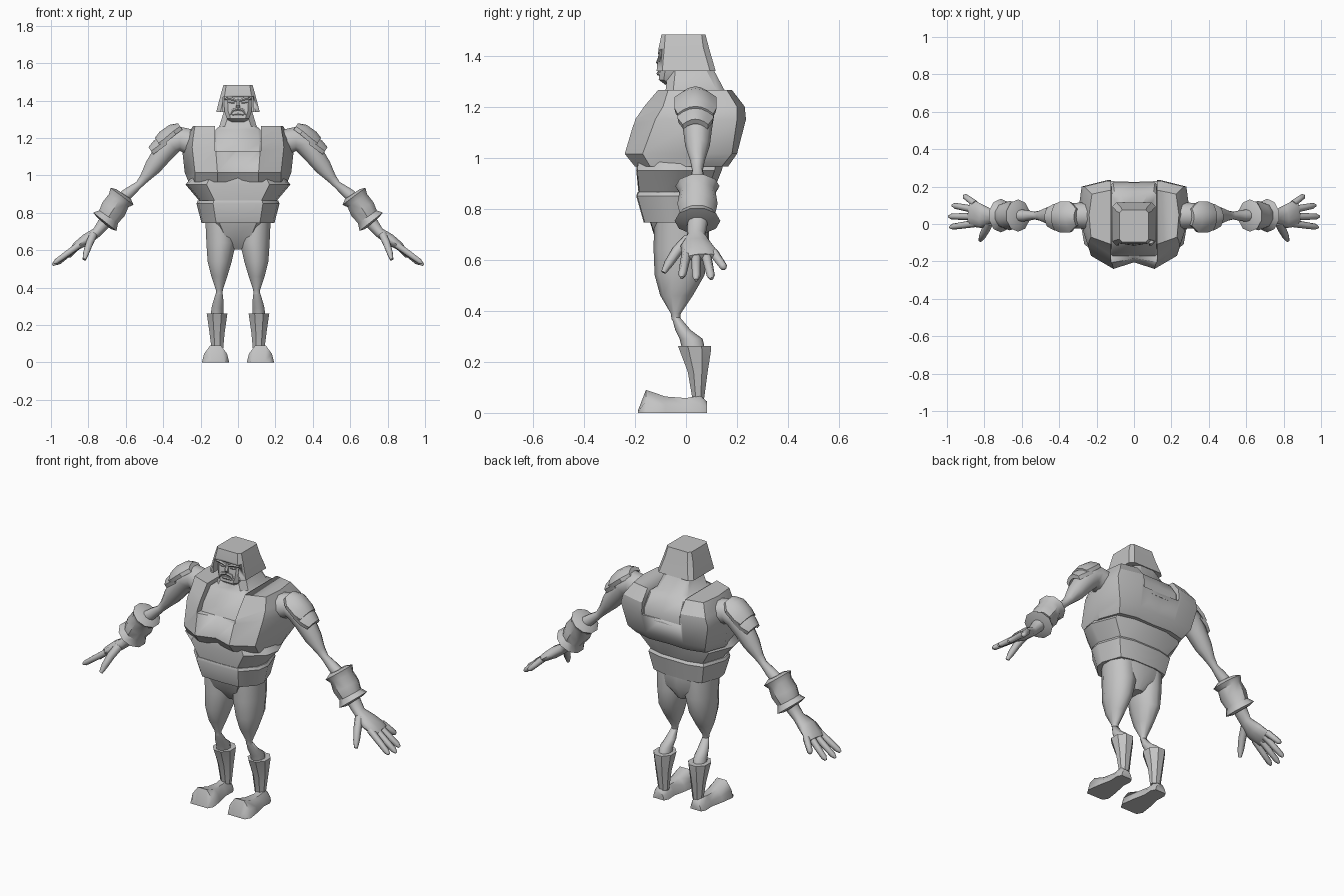
import bpy, bmesh, math
from mathutils import Vector

default = bpy.data.objects.get("Cube")
if default:
    bpy.data.objects.remove(default, do_unlink=True)

clay = bpy.data.materials.new("clay_grey")
clay.use_nodes = True
GREY = (0.55, 0.55, 0.55, 1)
clay.diffuse_color = GREY
clay.node_tree.nodes["Principled BSDF"].inputs["Base Color"].default_value = GREY


def loft(name, rings, flip=1, angle=38):
    """Skin a list of equal-length point rings and cap both ends."""
    bm = bmesh.new()
    loops = [[bm.verts.new((flip * p[0], p[1], p[2])) for p in ring] for ring in rings]
    count = len(loops[0])
    for low, high in zip(loops, loops[1:]):
        for i in range(count):
            j = (i + 1) % count
            bm.faces.new((low[i], low[j], high[j], high[i]))
    bm.faces.new(loops[0])
    bm.faces.new(loops[-1])
    bmesh.ops.recalc_face_normals(bm, faces=bm.faces)
    mesh = bpy.data.meshes.new(name)
    bm.to_mesh(mesh)
    bm.free()
    mesh.materials.append(clay)
    obj = bpy.data.objects.new(name, mesh)
    bpy.context.collection.objects.link(obj)
    bpy.ops.object.select_all(action='DESELECT')
    bpy.context.view_layer.objects.active = obj
    obj.select_set(True)
    bpy.ops.object.shade_smooth_by_angle(angle=math.radians(angle))
    return obj


def pair(name, rings, angle=38):
    """Build a part on both sides of the body."""
    loft("left_" + name, rings, 1, angle)
    loft("right_" + name, rings, -1, angle)


def tube(stations, sides=10, level=False):
    """Oval rings along a path; each station is x, y, z, thickness, depth."""
    rings = []
    path = [Vector(s[:3]) for s in stations]
    for i, station in enumerate(stations):
        along = path[min(i + 1, len(path) - 1)] - path[max(i - 1, 0)]
        along = Vector((0, 0, 1)) if level else along.normalized()
        deep = Vector((0, 1, 0))
        deep = (deep - deep.dot(along) * along).normalized()
        wide = along.cross(deep)
        thick, depth = station[3], station[-1]
        turns = [math.tau * (k + 0.5) / sides for k in range(sides)]
        rings.append([path[i] + wide * thick * math.cos(t) + deep * depth * math.sin(t)
                      for t in turns])
    return rings


def mirrored(z, half):
    """Close a half outline running from front centre to back centre."""
    other = [(-x, y) for x, y in half[-2:0:-1]]
    return [(x, y, z) for x, y in half + other]


def body_ring(z, w, front, back):
    mid = (front + back) / 2
    return mirrored(z, [(0, front), (w * .6, front * .98), (w * .95, front * .55),
                        (w, mid), (w * .8, back * .8), (w * .4, back), (0, back)])


def box_ring(z, w, front, back, c=.02):
    return mirrored(z, [(0, front), (w - c, front), (w, front + c),
                        (w, back - c), (w - c, back), (0, back)])


def cut(target, low, high):
    """Subtract a box from a part."""
    corners = [(low[0], low[1]), (high[0], low[1]), (high[0], high[1]), (low[0], high[1])]
    cutter = loft("cutter", [[(x, y, z) for x, y in corners] for z in (low[2], high[2])])
    cutter.hide_render = True
    mod = target.modifiers.new("opening", 'BOOLEAN')
    mod.operation, mod.solver, mod.object = 'DIFFERENCE', 'EXACT', cutter
    bpy.context.view_layer.objects.active = target
    bpy.ops.object.modifier_apply(modifier=mod.name)
    bpy.data.objects.remove(cutter, do_unlink=True)


# Chest armour with a neck slot running front to back
armour = loft("chest_armour", [
    mirrored(.965, [(0, -.18), (.11, -.2), (.23, -.14), (.265, .02), (.22, .14), (.12, .165), (0, .16)]),
    mirrored(1.015, [(0, -.205), (.11, -.24), (.23, -.17), (.285, .04), (.25, .18), (.12, .2), (0, .195)]),
    mirrored(1.15, [(0, -.18), (.12, -.2), (.245, -.12), (.3, .05), (.28, .2), (.14, .235), (0, .23)]),
    mirrored(1.2, [(0, -.15), (.12, -.165), (.24, -.09), (.28, .05), (.265, .2), (.14, .23), (0, .225)]),
    mirrored(1.265, [(0, -.1), (.12, -.11), (.23, -.07), (.24, .05), (.225, .16), (.13, .18), (0, .175)]),
], angle=30)
cut(armour, (-.122, -.5, 1.13), (.122, .5, 1.5))

# Chest and neck rising through the slot
loft("neck_and_chest", [
    box_ring(1.11, .122, -.18, .222, .01),
    box_ring(1.17, .122, -.155, .222, .01),
    box_ring(1.245, .12, -.095, .175, .015),
    box_ring(1.262, .1, -.08, .152, .03),
    box_ring(1.36, .07, -.07, .1, .03),
])

# Waist, belt and hips
loft("abdomen", [body_ring(.85, .195, -.185, .1), body_ring(.95, .28, -.195, .14),
                 body_ring(.99, .25, -.19, .15)])
loft("belt", [body_ring(.745, .195, -.165, .095), body_ring(.85, .222, -.195, .115),
              body_ring(.865, .215, -.19, .105)])
loft("hips", [body_ring(.605, .03, -.06, .05), body_ring(.68, .12, -.12, .09),
              body_ring(.76, .175, -.145, .09)])

# Legs
pair("thigh", tube([
    (.095, -.02, .75, .083, .105), (.09, -.02, .64, .083, .107),
    (.098, -.025, .54, .068, .098), (.1, -.037, .46, .045, .064),
    (.1, -.04, .39, .02, .02), (.1, -.04, .365, .018, .016)], level=True), 60)
pair("calf", tube([
    (.1, -.04, .375, .018, .016), (.105, -.012, .325, .029, .03),
    (.11, .02, .29, .034, .045), (.112, .032, .24, .035, .045)], level=True), 60)
pair("boot_shaft", tube([
    (.112, .034, .262, .06, .07), (.112, .036, .25, .058, .068),
    (.112, .046, .16, .044, .042), (.11, .048, .05, .031, .024)], 8, level=True))


def foot_ring(y, w, h):
    return [(.12 + w * side, y, h * up) for side, up in
            ((-1, 0), (-.85, .5), (-.4, 1), (.4, 1), (.85, .5), (1, 0))]


pair("foot", [foot_ring(*s) for s in (
    (-.188, .055, .01), (-.157, .073, .09), (-.08, .062, .064),
    (0, .045, .058), (.055, .048, .068), (.082, .035, .045))], 50)

# Arms
ARM_Y = .045
pair("arm", tube([(x, ARM_Y, z, r, r) for x, z, r in (
    (.23, 1.17, .075), (.31, 1.195, .068), (.36, 1.17, .066), (.4, 1.12, .058),
    (.455, 1.045, .048), (.5, .985, .028), (.53, .95, .021),
    (.58, .91, .03), (.63, .87, .035))]), 60)
pair("gauntlet", tube([(x, ARM_Y, z, r, r * 1.08) for x, z, r in (
    (.612, .9, .05), (.62, .888, .08), (.638, .865, .066), (.665, .82, .073),
    (.692, .778, .064), (.712, .752, .083), (.718, .745, .05))]))


# Shoulder pads: arched plates following the slope of the arm
def pad_ring(x, z, depth, rise):
    normal = Vector((.55, 0, .83))
    arch = [(k / 3, rise * (1 - (k / 3) ** 2)) for k in range(-3, 4)]
    outline = arch + [(k * .95, h - .022) for k, h in reversed(arch)]
    return [Vector((x, ARM_Y - .008 + k * depth, z)) + normal * h for k, h in outline]


pair("shoulder_pad", [pad_ring(*s) for s in (
    (.31, 1.262, .045, .02), (.345, 1.237, .083, .04),
    (.395, 1.195, .083, .045), (.425, 1.172, .07, .035))])
pair("shoulder_pad_tip", [pad_ring(*s) for s in (
    (.39, 1.185, .075, .035), (.43, 1.155, .07, .037), (.465, 1.13, .05, .025))])

# Hands
pair("palm", tube([
    (.715, .045, .745, .036, .04), (.755, .04, .695, .028, .036),
    (.81, .04, .658, .032, .062), (.86, .055, .624, .024, .07),
    (.88, .058, .61, .016, .062)]), 60)
fingers = {
    "index": (.003, (.985, -.017, .53)),
    "middle": (.04, (.992, .04, .52)),
    "ring": (.077, (.972, .1, .525)),
    "little": (.108, (.91, .152, .565)),
}
for finger, (base_y, tip) in fingers.items():
    start, end = Vector((.85, base_y, .628)), Vector(tip)
    radii = ((0, .02), (.5, .018), (.88, .016), (1, .007))
    pair(finger + "_finger", tube([(*start.lerp(end, t), r) for t, r in radii], 6), 65)
pair("thumb", tube([
    (.775, .01, .68, .024), (.795, -.035, .635, .022),
    (.812, -.068, .585, .018), (.822, -.088, .55, .01)], 6), 65)

# Head inside an open-faced helmet
loft("head", [box_ring(1.285, .048, -.08, .05), box_ring(1.305, .06, -.107, .05),
              box_ring(1.34, .072, -.102, .05), box_ring(1.4, .076, -.094, .05),
              box_ring(1.44, .07, -.08, .05)])
helmet = loft("helmet", [box_ring(1.34, .116, -.115, .116, .022),
                         box_ring(1.43, .093, -.107, .09, .022),
                         box_ring(1.483, .078, -.096, .076, .015)], angle=30)
cut(helmet, (-.08, -.3, 1.2), (.08, -.07, 1.42))

# Face details
loft("nose", tube([(0, -.096, 1.408, .007, .006), (0, -.108, 1.372, .013, .01),
                   (0, -.102, 1.362, .012, .006)], 6))
loft("lower_lip", tube([(-.03, -.102, 1.325, .005), (0, -.108, 1.33, .008),
                        (.03, -.102, 1.325, .005)], 6))
pair("brow", tube([(.008, -.099, 1.398, .007), (.04, -.1, 1.412, .011),
                   (.072, -.094, 1.408, .006)], 6))
pair("moustache", tube([(.002, -.106, 1.354, .008), (.03, -.104, 1.348, .009),
                        (.042, -.1, 1.322, .005)], 6))
pair("eye", tube([(.018, -.096, 1.388, .004), (.035, -.097, 1.391, .007),
                  (.052, -.094, 1.392, .004)], 6))
